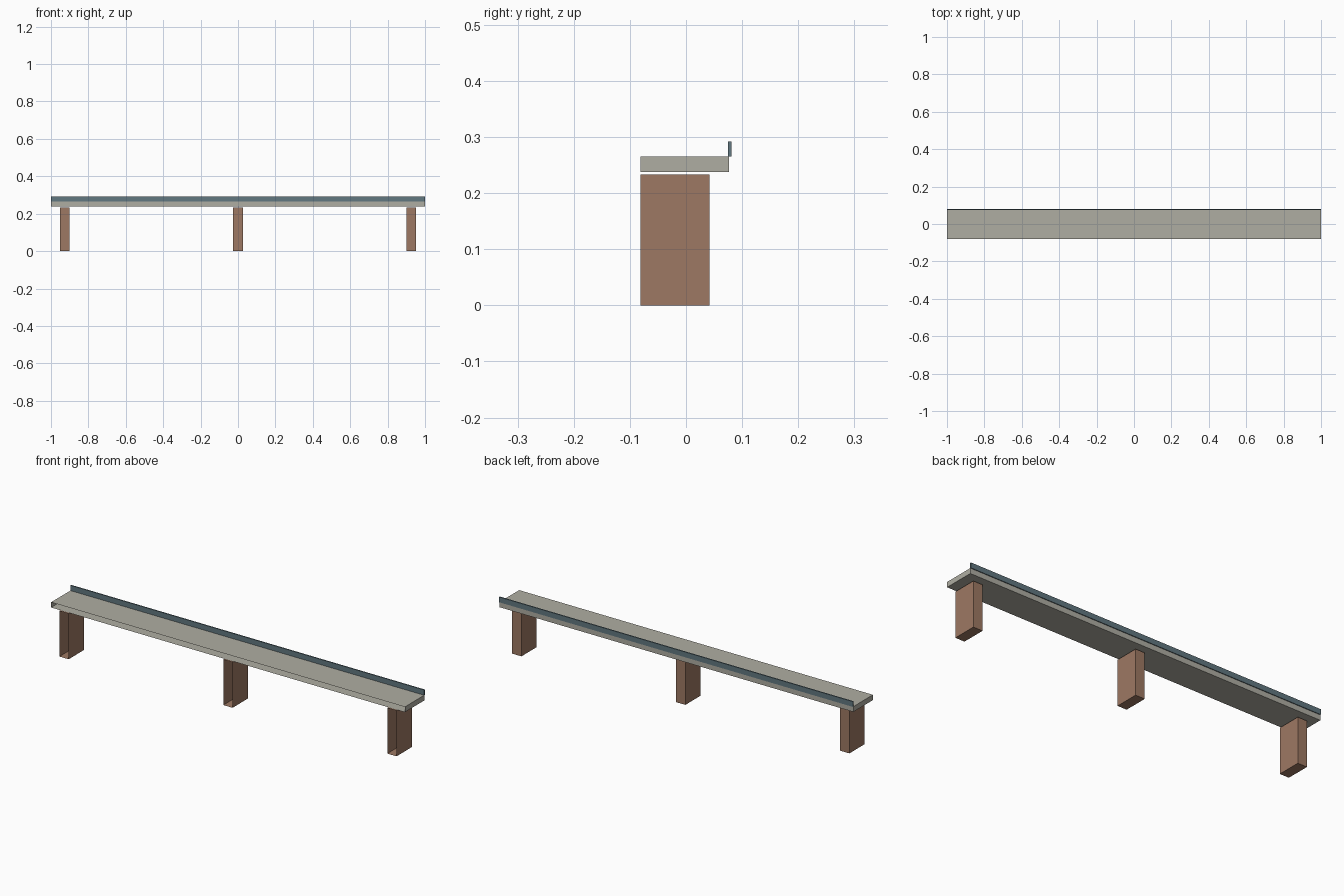
import bpy
import bmesh
from mathutils import Matrix, Vector

cube = bpy.data.objects.get("Cube")
if cube:
    bpy.data.objects.remove(cube, do_unlink=True)


def material(name, rgb):
    mat = bpy.data.materials.new(name)
    mat.use_nodes = True
    mat.diffuse_color = (*rgb, 1)
    mat.node_tree.nodes["Principled BSDF"].inputs["Base Color"].default_value = (*rgb, 1)
    return mat


def box(name, low, high, mat, open_front=False):
    """Flat-sided box between two corners, optionally without its front face."""
    low, high = Vector(low), Vector(high)
    bm = bmesh.new()
    bmesh.ops.create_cube(bm, size=1, matrix=Matrix.LocRotScale((low + high) / 2, None, high - low))
    bm.normal_update()
    if open_front:
        front = [f for f in bm.faces if f.normal.y < -0.9]
        bmesh.ops.delete(bm, geom=front, context="FACES_ONLY")
    mesh = bpy.data.meshes.new(name)
    bm.to_mesh(mesh)
    bm.free()
    mesh.materials.append(mat)
    obj = bpy.data.objects.new(name, mesh)
    bpy.context.scene.collection.objects.link(obj)
    return obj


stone = material("pale stone", (0.43, 0.42, 0.365))
brick = material("brown brick", (0.34, 0.19, 0.125))
slate = material("slate blue", (0.12, 0.185, 0.215))

FRONT = -0.081

# Long deck, hollow and open along the front
box("deck", (-1, FRONT, 0.238), (1, 0.077, 0.265), stone, open_front=True)

# Thin rail along the back edge
box("back_rail", (-1, 0.075, 0.265), (1, 0.081, 0.292), slate)

# Three hollow piers, open at the front
for side, x in (("left", 0.927), ("middle", 0), ("right", -0.927)):
    box(side + "_pier", (x - 0.026, FRONT, 0), (x + 0.026, 0.042, 0.233), brick, open_front=True)
